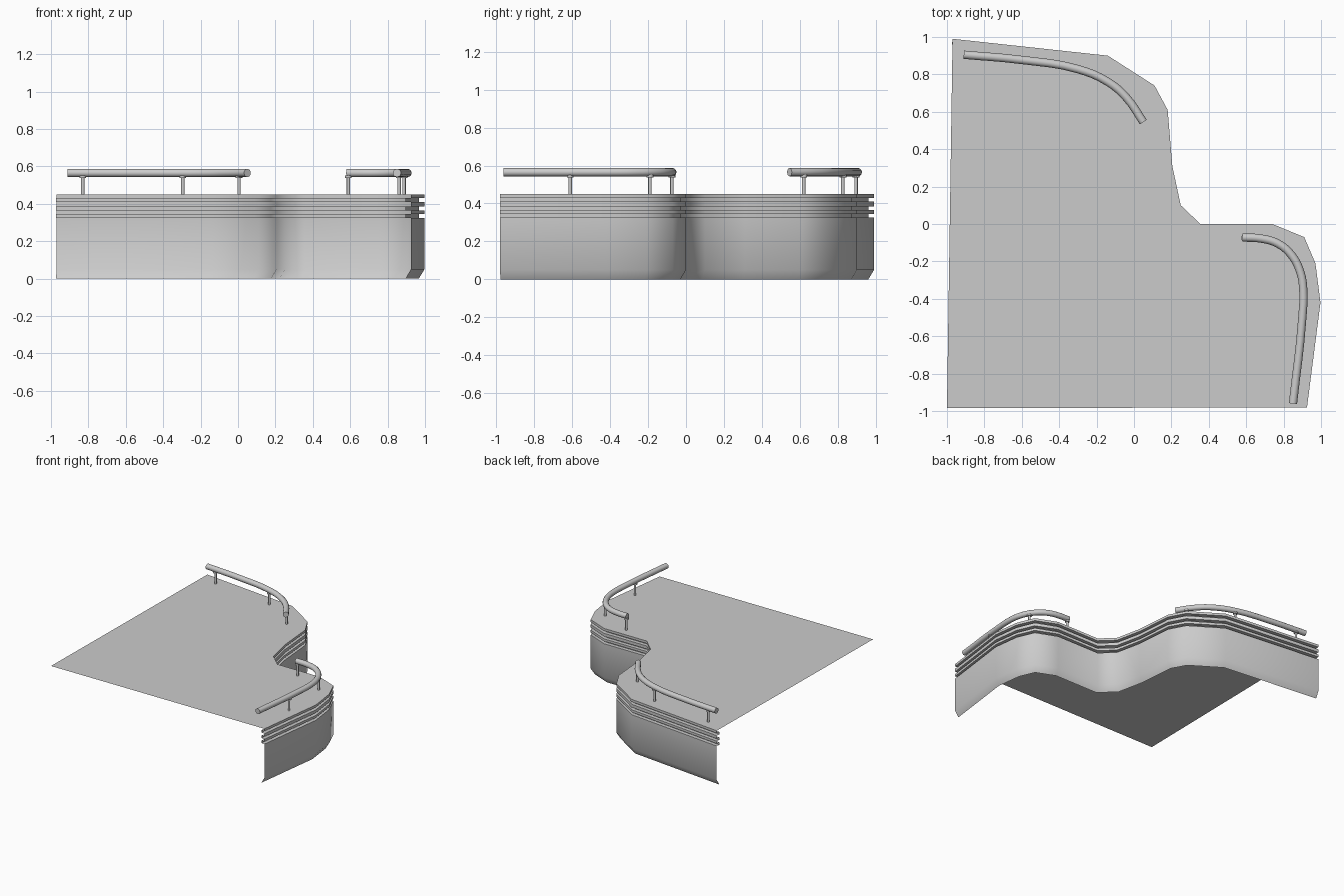
import bpy, bmesh, math
from mathutils import Vector

if "Cube" in bpy.data.objects:
    bpy.data.objects.remove(bpy.data.objects["Cube"])

EDGE = [(-0.97, 0.99), (-0.14, 0.90), (0.11, 0.74), (0.18, 0.61), (0.205, 0.31),
        (0.25, 0.10), (0.355, 0.0), (0.74, 0.0), (0.91, -0.07), (0.97, -0.21),
        (0.997, -0.42), (0.925, -0.98)]
TOP, RAIL_Z = 0.45, 0.565


def finish(obj, angle):
    bpy.ops.object.select_all(action='DESELECT')
    obj.select_set(True)
    bpy.context.view_layer.objects.active = obj
    bpy.ops.object.shade_smooth_by_angle(angle=math.radians(angle))


def mesh_object(name, bm, angle=None):
    me = bpy.data.meshes.new(name)
    bm.to_mesh(me)
    bm.free()
    obj = bpy.data.objects.new(name, me)
    bpy.context.collection.objects.link(obj)
    if angle:
        finish(obj, angle)
    return obj


def inset_path(d):
    """Mitred inward offset of the open front edge."""
    pts = [Vector(p) for p in EDGE]
    norms = []
    for a, b in zip(pts, pts[1:]):
        t = (b - a).normalized()
        norms.append(Vector((t.y, -t.x)))
    out = []
    for i, p in enumerate(pts):
        n0, n1 = norms[max(i - 1, 0)], norms[min(i, len(norms) - 1)]
        m = (n0 + n1).normalized()
        out.append(p + m * d / m.dot(n0))
    return out


# Flat top surface
bm = bmesh.new()
f = bm.faces.new([bm.verts.new((x, y, TOP)) for x, y in EDGE + [(-1.0, -0.985)]])
f.normal_update()
if f.normal.z < 0:
    f.normal_flip()
mesh_object("stage_top", bm)

# Open curved front wall: chamfered foot, plain face, three grooves, top lip
G = 0.03
profile = [(G, 0), (0, 0.05), (0, 0.325)]
for z in (0.325, 0.365, 0.41):
    profile += [(G, z), (G, z + 0.02), (0, z + 0.02), (0, z + 0.04)]
profile[-5] = (0, 0.41)
profile[-1] = (0, TOP)
profile[-6], profile[-7] = (0, 0.385), (G, 0.385)
bm = bmesh.new()
rows = [[bm.verts.new((p.x, p.y, z)) for p in inset_path(d)] for d, z in profile]
for r0, r1 in zip(rows, rows[1:]):
    for i in range(len(EDGE) - 1):
        bm.faces.new((r0[i + 1], r0[i], r1[i], r1[i + 1]))
mesh_object("front_wall", bm, 50)


# Tube handrails with posts and small collars
def rail(name, path, posts):
    cu = bpy.data.curves.new(name + "_path", 'CURVE')
    cu.dimensions = '3D'
    cu.bevel_depth = 0.022
    cu.bevel_resolution = 4
    cu.resolution_u = 4
    cu.use_fill_caps = True
    sp = cu.splines.new('BEZIER')
    sp.bezier_points.add(len(path) - 1)
    for bp, (x, y) in zip(sp.bezier_points, path):
        bp.co = (x, y, RAIL_Z)
        bp.handle_left_type = bp.handle_right_type = 'AUTO'
    obj = bpy.data.objects.new(name, cu)
    bpy.context.collection.objects.link(obj)
    bpy.ops.object.select_all(action='DESELECT')
    obj.select_set(True)
    bpy.context.view_layer.objects.active = obj
    bpy.ops.object.convert(target='MESH')
    finish(bpy.context.view_layer.objects.active, 40)
    for i, (x, y) in enumerate(posts):
        for part, r, z0, z1 in (("post", 0.009, TOP, 0.555), ("collar", 0.018, 0.538, 0.552)):
            bpy.ops.mesh.primitive_cylinder_add(vertices=12, radius=r, depth=z1 - z0,
                                                location=(x, y, (z0 + z1) / 2))
            o = bpy.context.object
            o.name = f"{name}_{part}_{i + 1}"
            finish(o, 40)


rail("back_rail",
     [(-0.91, 0.905), (-0.6, 0.877), (-0.3, 0.828), (-0.14, 0.76), (-0.04, 0.675), (0.05, 0.545)],
     [(-0.83, 0.896), (-0.295, 0.826), (0.005, 0.62)])
rail("side_rail",
     [(0.58, -0.072), (0.68, -0.078), (0.77, -0.105), (0.845, -0.17), (0.89, -0.26),
      (0.905, -0.35), (0.90, -0.5), (0.85, -0.96)],
     [(0.59, -0.074), (0.862, -0.19), (0.888, -0.61)])
